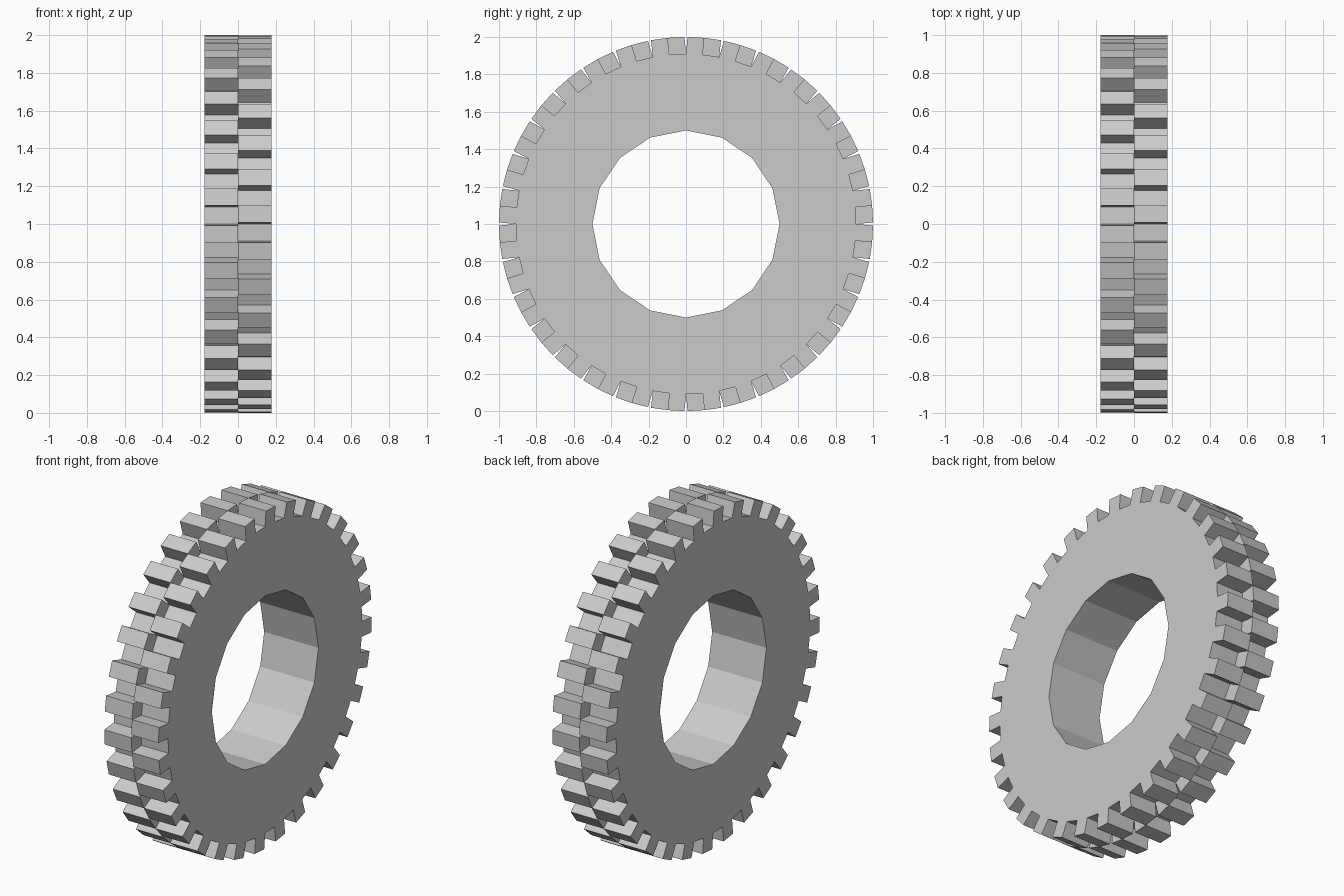
import bpy, bmesh, math
from mathutils import Matrix

if "Cube" in bpy.data.objects:
    bpy.data.objects.remove(bpy.data.objects["Cube"])

W = 0.178          # half width
R_HOLE, R_BASE, R_TIP = 0.5, 0.91, 1.0
N, NH = 64, 16     # sides of the tread base and of the hole
STEP = 2 * math.pi / N
LEAN = math.radians(0.47)


def pos(x, r, a):
    # angle runs from +z towards +y around the x axis
    return (x, r * math.sin(a), 1 + r * math.cos(a))


def ring(bm, x, r, n):
    return [bm.verts.new(pos(x, r, 2 * math.pi * i / n)) for i in range(n)]


bm = bmesh.new()

# Tread base: three rings giving two rows of facets
rings = [ring(bm, x, R_BASE, N) for x in (-W, 0, W)]
rows = [[bm.faces.new((a[i], a[(i + 1) % N], b[(i + 1) % N], b[i])) for i in range(N)]
        for a, b in zip(rings, rings[1:])]

# Sixteen-sided hole
hole = [ring(bm, x, R_HOLE, NH) for x in (-W, W)]
for i in range(NH):
    j = (i + 1) % NH
    bm.faces.new((hole[0][i], hole[1][i], hole[1][j], hole[0][j]))

# Flat side walls
k = N // NH
for outer, inner in ((rings[0], hole[0]), (rings[2], hole[1])):
    for i in range(NH):
        arc = [outer[(i * k + s) % N] for s in range(k + 1)]
        bm.faces.new(arc + [inner[(i + 1) % NH], inner[i]])
bmesh.ops.recalc_face_normals(bm, faces=bm.faces)

# Staggered tread blocks: raise every second facet, tips slightly narrowed on one edge
for row, start in ((1, 0), (0, 1)):
    for i in range(start, N, 2):
        tip = bmesh.ops.extrude_discrete_faces(bm, faces=[rows[row][i]])["faces"][0]
        for v in tip.verts:
            a = math.atan2(v.co.y, v.co.z - 1)
            # which edge of the block this corner is on
            rel = (a - (i + 0.5) * STEP + math.pi) % (2 * math.pi) - math.pi
            if row == 1 and rel < 0:
                a += LEAN
            elif row == 0 and rel > 0:
                a -= LEAN
            v.co = pos(v.co.x, R_TIP, a)
bmesh.ops.recalc_face_normals(bm, faces=bm.faces)

mesh = bpy.data.meshes.new("tyre")
bm.to_mesh(mesh)
bm.free()
tyre = bpy.data.objects.new("tyre", mesh)
bpy.context.collection.objects.link(tyre)
